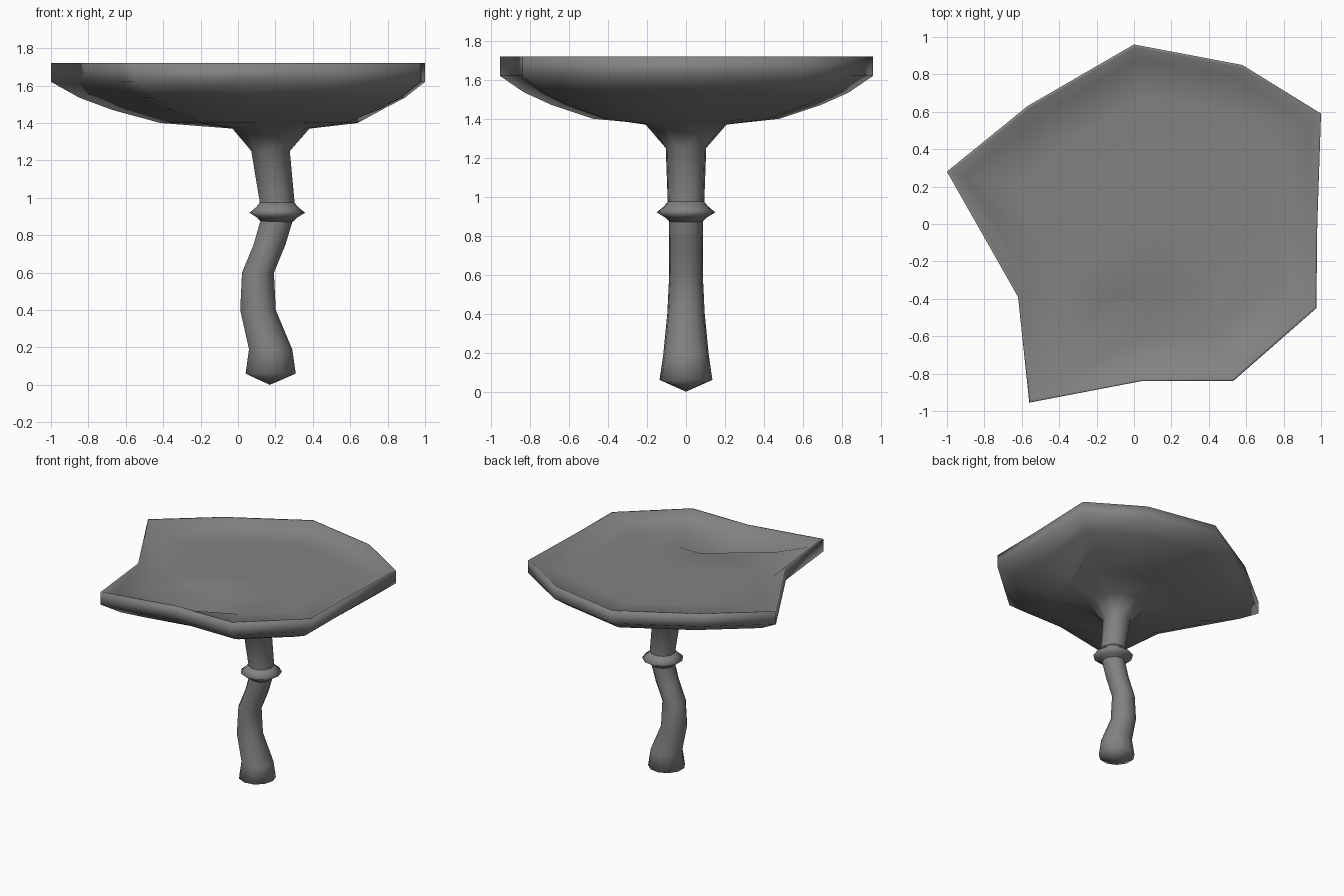
import bpy, bmesh
from math import cos, sin, tau

if "Cube" in bpy.data.objects:
    bpy.data.objects.remove(bpy.data.objects["Cube"])

CX = 0.17  # stem axis where it meets the cap

# Dark grey material
grey = bpy.data.materials.new("dark_grey")
grey.diffuse_color = (0.225, 0.225, 0.225, 1)
grey.use_nodes = True
grey.node_tree.nodes["Principled BSDF"].inputs["Base Color"].default_value = grey.diffuse_color


def loft(name, rings, start, end):
    """Skin equal-length rings, closing each end with a fan to a point."""
    bm = bmesh.new()
    loops = [[bm.verts.new(p) for p in r] for r in rings]
    n = len(loops[0])
    for a, b in zip(loops, loops[1:]):
        for i in range(n):
            j = (i + 1) % n
            bm.faces.new((a[i], a[j], b[j], b[i]))
    for loop, tip in ((loops[0], start), (loops[-1], end)):
        t = bm.verts.new(tip)
        for i in range(n):
            bm.faces.new((loop[i], loop[(i + 1) % n], t))
    bmesh.ops.recalc_face_normals(bm, faces=bm.faces)
    mesh = bpy.data.meshes.new(name)
    bm.to_mesh(mesh)
    bm.free()
    mesh.shade_smooth()
    mesh.materials.append(grey)
    ob = bpy.data.objects.new(name, mesh)
    bpy.context.collection.objects.link(ob)
    return ob


def circle(x, z, r, n=11):
    return [(x + r * cos(tau * i / n), r * sin(tau * i / n), z) for i in range(n)]


# Cap: ragged outline, shrunk toward the stem axis at each level
outline = [(0.98, 0.0), (1.0, 0.59), (0.58, 0.85), (0, 0.96), (-0.57, 0.63),
           (-1.0, 0.28), (-0.62, -0.39), (-0.56, -0.955), (0.04, -0.84),
           (0.53, -0.84), (0.975, -0.45)]
levels = [(0.5, 1.40), (0.72, 1.47), (0.87, 1.535), (1, 1.62), (1, 1.72),
          (0.985, 1.72), (0.92, 1.67), (0.70, 1.665), (0.40, 1.66)]
cap = [[(CX + (x - CX) * s, y * s, z) for x, y in outline] for s, z in levels]
cap[7][8] = (0.08, -0.60, 1.54)     # pit in the top near the front
cap[6][6] = (-0.52, -0.37, 1.63)    # deeper lip beside the notch
cap[0][0] = (0.64, 0.0, 1.40)       # lump under the right side
cap[1][0] = (0.63, 0.0, 1.45)

# Crooked stem, flaring smoothly into the underside of the cap
stem = [(0.172, 0.06, 0.137), (0.172, 0.19, 0.118), (0.105, 0.40, 0.097),
        (0.105, 0.60, 0.087), (0.167, 0.75, 0.087), (0.205, 0.88, 0.088),
        (0.207, 0.98, 0.095), (0.172, 1.25, 0.105), (0.172, 1.37, 0.21)]
loft("mushroom_stem_and_cap", [circle(*s) for s in stem] + cap,
     (0.17, 0, 0), (CX, 0, 1.66))

# Ring around the stem
collar = [(0.207, 0.87, 0.085), (0.207, 0.895, 0.11), (0.207, 0.92, 0.152),
          (0.207, 0.95, 0.115), (0.207, 0.98, 0.09)]
loft("stem_ring", [circle(*c) for c in collar], (0.207, 0, 0.87), (0.207, 0, 0.98))
